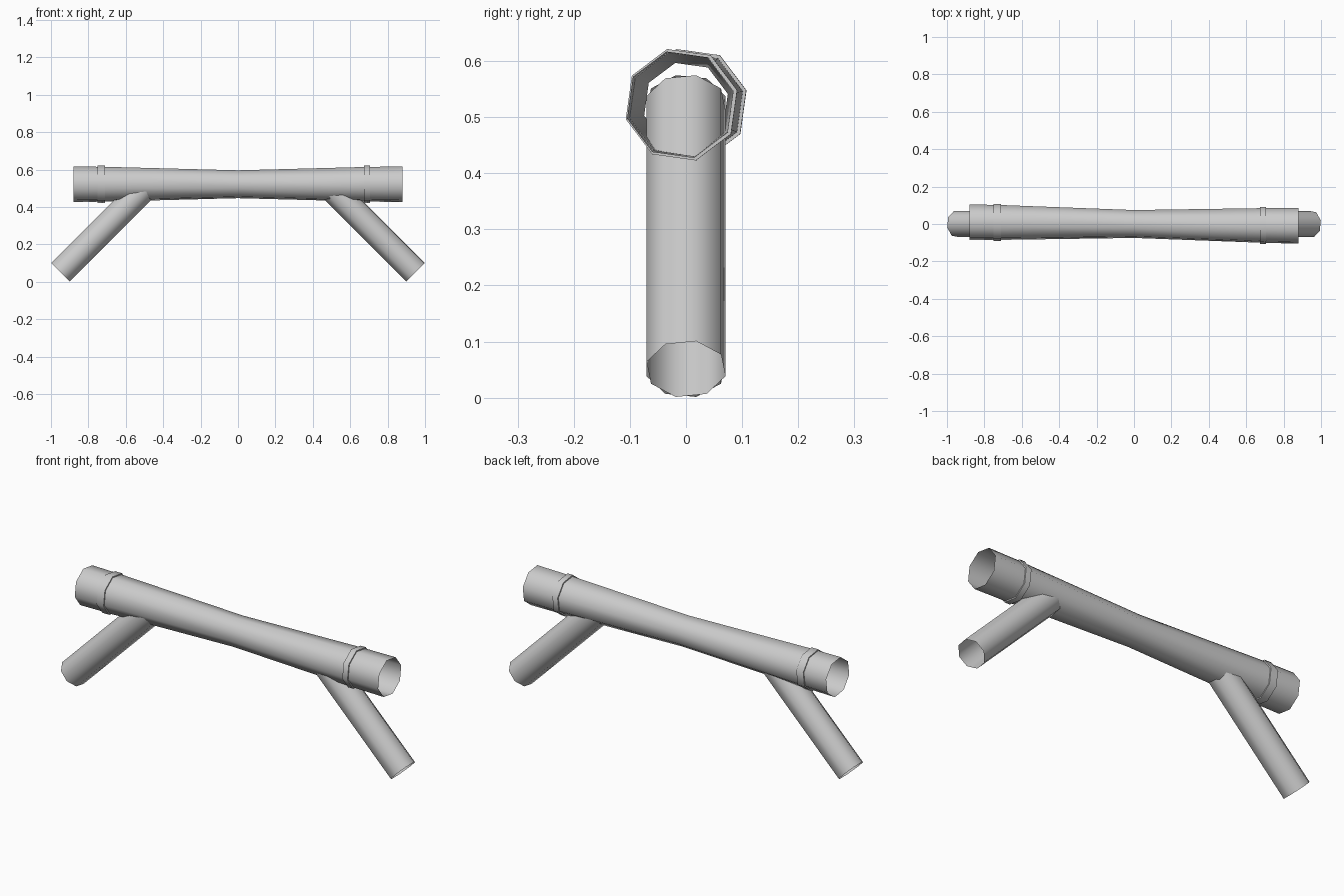
import bpy, bmesh
from math import sin, cos, radians
from mathutils import Vector, Matrix

cube = bpy.data.objects.get("Cube")
if cube:
    bpy.data.objects.remove(cube)

grey = bpy.data.materials.new("plain grey")
grey.use_nodes = True
colour = (0.6, 0.6, 0.6, 1)
grey.diffuse_color = colour
grey.node_tree.nodes["Principled BSDF"].inputs["Base Color"].default_value = colour

SIDES = 8
PHASE = 14.5
AXIS_Z = 0.522


def loft(name, sections, normal, up, phase):
    """Open eight-sided tube through (centre, radius) sections."""
    bm = bmesh.new()
    side = Vector((0, 1, 0))
    rings = []
    for centre, radius in sections:
        ring = []
        for i in range(SIDES):
            a = radians(phase + i * 360 / SIDES)
            ring.append(bm.verts.new(Vector(centre) + radius * (cos(a) * side + sin(a) * up)))
        rings.append(ring)
    for a, b in zip(rings, rings[1:]):
        for i in range(SIDES):
            j = (i + 1) % SIDES
            face = bm.faces.new((a[i], a[j], b[j], b[i]))
            face.normal_update()
            mid = (Vector(sections[0][0]) + Vector(sections[-1][0])) / 2
            out = face.calc_center_median() - mid
            out -= out.project(normal)
            if face.normal.dot(out) < 0 and out.length > 0.02:
                face.normal_flip()
    mesh = bpy.data.meshes.new(name)
    bm.to_mesh(mesh)
    bm.free()
    obj = bpy.data.objects.new(name, mesh)
    bpy.context.collection.objects.link(obj)
    mesh.materials.append(grey)
    bpy.ops.object.select_all(action="DESELECT")
    obj.select_set(True)
    bpy.context.view_layer.objects.active = obj
    bpy.ops.object.shade_smooth_by_angle(angle=radians(60))
    return obj


def on_axis(x):
    """Point on the slightly skewed centre line of the bar."""
    return (x, -0.0115 * x, AXIS_Z)


X = Vector((1, 0, 0))
Z = Vector((0, 0, 1))

# Waisted main tube with open ends
profile = [(-0.88, 0.098), (-0.7, 0.096), (0, 0.077), (0.7, 0.096), (0.88, 0.098)]
loft("main_tube", [(on_axis(x), r) for x, r in profile], X, Z, PHASE)

# Thin collars near both ends
for name, x0, x1 in (("right_collar", -0.75, -0.71), ("left_collar", 0.675, 0.705)):
    loft(name, [(on_axis(x0), 0.095), (on_axis(x0), 0.1025),
                (on_axis(x1), 0.1025), (on_axis(x1), 0.095)], X, Z, PHASE)

# Slanted open legs reaching up into the tube
slant = Vector((-1, 0, 1)).normalized()
across = Vector((1, 0, 1)).normalized()
leg = loft("left_leg", [((0.949, 0, 0.051), 0.0725), ((0.475, 0, 0.525), 0.0725)],
           slant, across, 90 - PHASE)
other = leg.copy()
other.data = leg.data.copy()
other.name = "right_leg"
other.data.transform(Matrix.Rotation(radians(180), 4, "Z"))
bpy.context.collection.objects.link(other)
